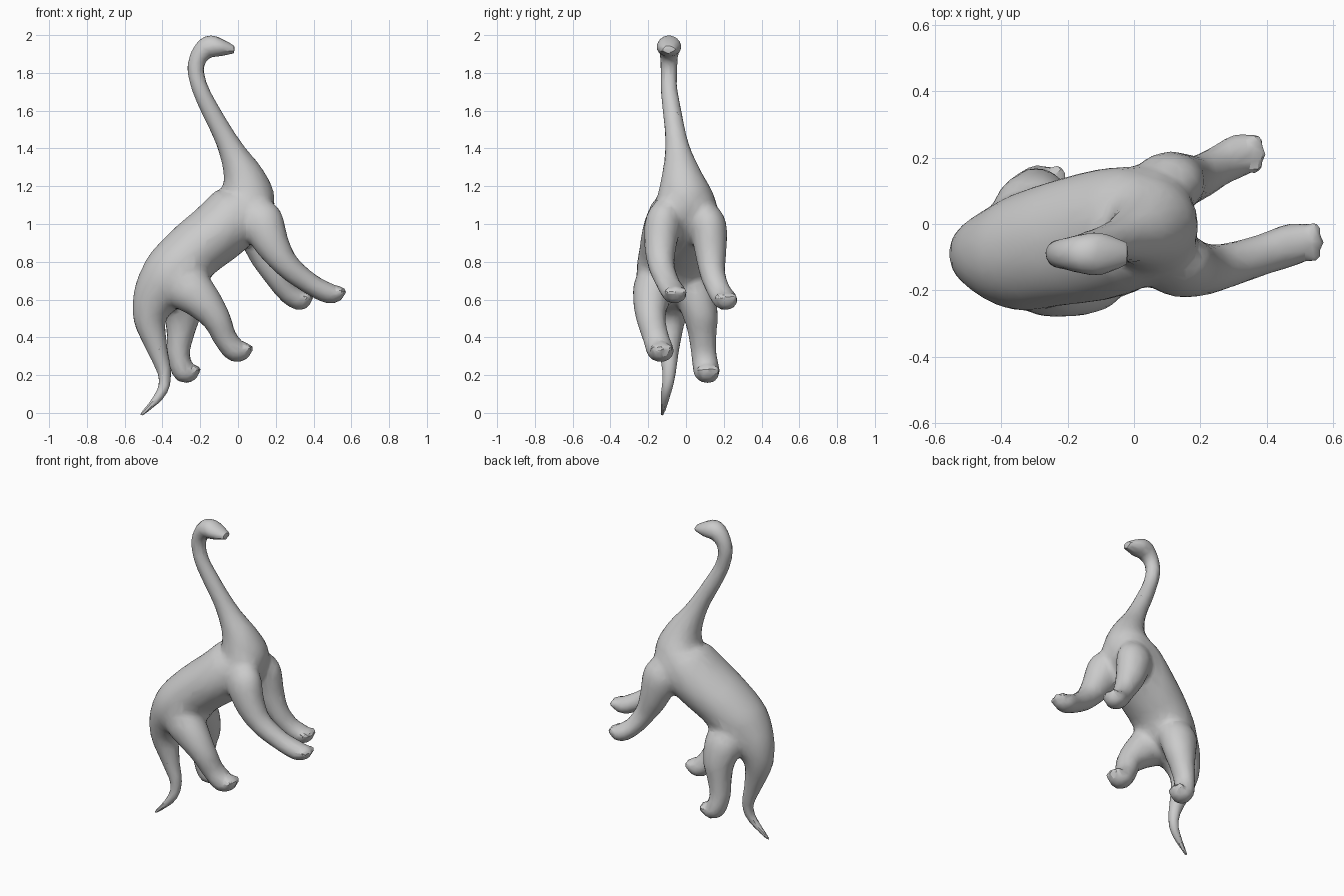
import bpy, bmesh, math
from mathutils import Vector, Matrix

if "Cube" in bpy.data.objects:
    bpy.data.objects.remove(bpy.data.objects["Cube"])

SIDES = 20


def spline(points, steps=4):
    """Catmull-Rom interpolation of (x, y, z, r_normal, r_side) rows."""
    rows = [Vector(p) for p in points]
    out = []
    for i in range(len(rows) - 1):
        p0, p1 = rows[max(i - 1, 0)], rows[i]
        p2, p3 = rows[i + 1], rows[min(i + 2, len(rows) - 1)]
        for k in range(steps):
            t = k / steps
            out.append(0.5 * (2 * p1 + (p2 - p0) * t
                              + (2 * p0 - 5 * p1 + 4 * p2 - p3) * t * t
                              + (3 * p1 - p0 - 3 * p2 + p3) * t ** 3))
    out.append(rows[-1])
    return out


def tube(bm, points):
    """Closed tube with elliptical sections, one radius kept along y."""
    rows = spline(points)
    rings = []
    for i, r in enumerate(rows):
        a, b = rows[max(i - 1, 0)], rows[min(i + 1, len(rows) - 1)]
        tangent = (Vector(b[:3]) - Vector(a[:3])).normalized()
        side = Vector((0, 1, 0))
        side = (side - tangent * side.dot(tangent)).normalized()
        normal = tangent.cross(side)
        rings.append([bm.verts.new(Vector(r[:3])
                                   + normal * r[3] * math.cos(2 * math.pi * k / SIDES)
                                   + side * r[4] * math.sin(2 * math.pi * k / SIDES))
                      for k in range(SIDES)])
    for lo, hi in zip(rings, rings[1:]):
        for k in range(SIDES):
            n = (k + 1) % SIDES
            bm.faces.new((lo[k], lo[n], hi[n], hi[k]))
    bm.faces.new(rings[0][::-1])
    bm.faces.new(rings[-1])


def ball(bm, centre, radius):
    bmesh.ops.create_icosphere(bm, subdivisions=2, radius=radius,
                               matrix=Matrix.Translation(centre))


def sway(z):
    """Sideways position of the spine at a height."""
    reach = (1.09 - z) / .35 if z < 1.09 else (z - 1.09) / .62
    return -.09 * min(1, reach) - .17 * max(0, .2 - z)


def spine_row(x, z, r):
    """Width of the trunk and head follows from the position."""
    wide = 1 + .2 * math.exp(-((z - .92) / .16) ** 2)
    if z > 1.88:
        wide += max(0, x + .16) * 5
    return x, sway(z), z, r, r * wide


def limb(bm, path, scale):
    """Leg rooted in the trunk, tapering to a broad foot with three toes."""
    radii = (.112, .093, .068, .056, .054, .036)
    rows = [(*p, r * scale, r * scale * (.86 + .08 * i))
            for i, (p, r) in enumerate(zip(path, radii))]
    a, b = Vector(path[0]), Vector(path[1])
    root = a + (a - b) * .6
    root.y = .55 * sway(root.z) + .45 * a.y
    tube(bm, [(*root, .06, .05)] + rows)
    x, y, z = path[-1]
    for k in (-1, 0, 1):
        ball(bm, (x + .004 - .01 * abs(k), y + k * .036, z), .025)


bm = bmesh.new()

# tail, hips, trunk, chest, neck, head as (x, z, thickness)
spine = [(-.515, -.014, .01), (-.41, .1, .027), (-.388, .2, .035),
         (-.428, .34, .055), (-.465, .49, .087), (-.435, .61, .128),
         (-.35, .72, .168), (-.24, .85, .162), (-.11, .955, .167),
         (-.015, 1.045, .17), (.045, 1.13, .155), (.032, 1.24, .116),
         (-.02, 1.36, .075), (-.075, 1.47, .056), (-.145, 1.6, .049),
         (-.2, 1.715, .044), (-.224, 1.815, .044), (-.205, 1.89, .048),
         (-.155, 1.938, .059), (-.1, 1.935, .05), (-.018, 1.922, .02)]
tube(bm, [spine_row(*p) for p in spine])

# front legs, near and far
limb(bm, [(.12, -.115, 1.03), (.18, -.135, .89), (.26, -.13, .78),
          (.38, -.095, .685), (.485, -.06, .632), (.545, -.055, .64)], 1)
limb(bm, [(.095, .115, 1.01), (.135, .13, .86), (.19, .14, .74),
          (.255, .175, .645), (.325, .21, .597), (.37, .212, .61)], 1)
# rear legs, near and far
limb(bm, [(-.28, -.165, .675), (-.19, -.185, .595), (-.115, -.185, .5),
          (-.07, -.16, .4), (-.01, -.135, .328), (.052, -.13, .34)], 1.12)
limb(bm, [(-.31, .035, .65), (-.295, .075, .53), (-.305, .087, .42),
          (-.315, .095, .31), (-.285, .11, .215), (-.225, .117, .226)], 1.08)

# brow bumps
for s in (-1, 1):
    ball(bm, (-.135, -.09 + s * .043, 1.958), .018)

bmesh.ops.recalc_face_normals(bm, faces=bm.faces)
mesh = bpy.data.meshes.new("dinosaur_body")
bm.to_mesh(mesh)
bm.free()
body = bpy.data.objects.new("dinosaur_body", mesh)
bpy.context.collection.objects.link(body)
body.select_set(True)
bpy.context.view_layer.objects.active = body

# fuse all parts into one skin
remesh = body.modifiers.new("fuse", 'REMESH')
remesh.mode = 'VOXEL'
remesh.voxel_size = .011
bpy.ops.object.convert(target='MESH')

# blend shoulders and hips into the trunk
group = body.vertex_groups.new(name="trunk")
for v in body.data.vertices:
    fade = min((v.co.z - .5) / .12, (1.35 - v.co.z) / .1, (.25 - v.co.x) / .1)
    if fade > 0:
        group.add([v.index], min(1, fade), 'REPLACE')
blend = body.modifiers.new("blend", 'SMOOTH')
blend.vertex_group = "trunk"
blend.factor = .6
blend.iterations = 40
soften = body.modifiers.new("soften", 'SMOOTH')
soften.iterations = 4

# reduce to a light faceted mesh
reduce = body.modifiers.new("reduce", 'DECIMATE')
reduce.ratio = .09
bpy.ops.object.convert(target='MESH')
bpy.ops.object.shade_smooth_by_angle(angle=math.radians(25))
